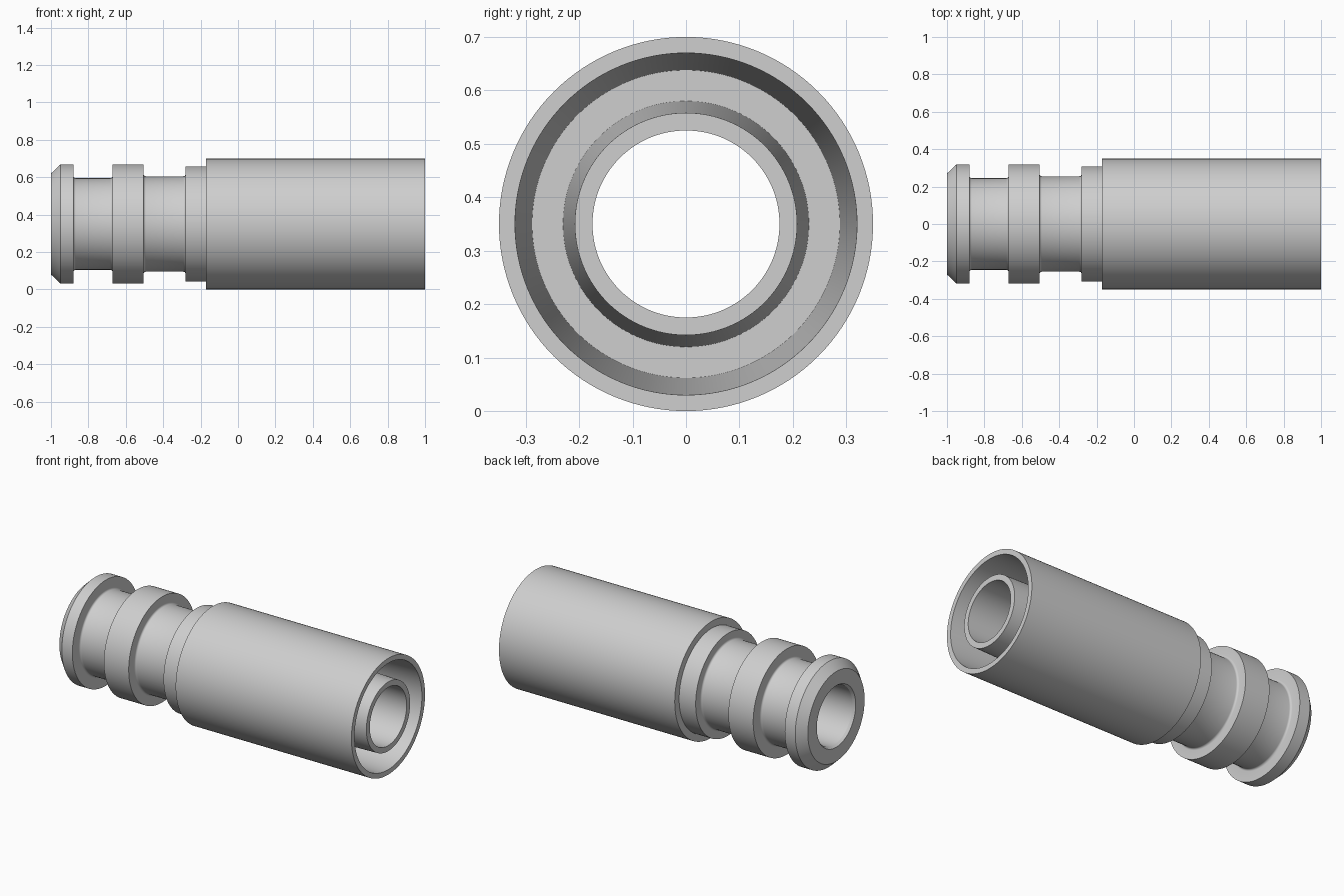
import bpy, bmesh, math

if "Cube" in bpy.data.objects:
    bpy.data.objects.remove(bpy.data.objects["Cube"])

SEGMENTS = 128
AXIS_Z = 0.35

steel = bpy.data.materials.new("light grey steel")
steel.diffuse_color = (0.62, 0.62, 0.62, 1)
steel.use_nodes = True
steel.node_tree.nodes["Principled BSDF"].inputs["Base Color"].default_value = steel.diffuse_color


def lathe(name, profile):
    """Revolve (x, radius) points around the horizontal axis."""
    bm = bmesh.new()
    rings = []
    for x, r in profile:
        ring = []
        for k in range(SEGMENTS):
            a = 2 * math.pi * k / SEGMENTS
            ring.append(bm.verts.new((x, r * math.sin(a), AXIS_Z + r * math.cos(a))))
        rings.append(ring)
    for p, q in zip(rings, rings[1:]):
        for k in range(SEGMENTS):
            n = (k + 1) % SEGMENTS
            bm.faces.new((p[k], q[k], q[n], p[n]))
    mesh = bpy.data.meshes.new(name)
    bm.to_mesh(mesh)
    bm.free()
    mesh.materials.append(steel)
    obj = bpy.data.objects.new(name, mesh)
    bpy.context.collection.objects.link(obj)
    bpy.ops.object.select_all(action='DESELECT')
    obj.select_set(True)
    bpy.context.view_layer.objects.active = obj
    bpy.ops.object.shade_smooth_by_angle(angle=math.radians(30))
    return obj


def groove(x0, x1, r, f=0.012, steps=4):
    """Groove floor with a small fillet at each wall."""
    angles = [math.pi / 2 * i / steps for i in range(steps + 1)]
    left = [(x0 + f - f * math.cos(a), r + f - f * math.sin(a)) for a in angles]
    right = [(x0 + x1 - x, y) for x, y in reversed(left)]
    return left + right


# Fitting body: bore mouth, chamfered end flange, two grooves, middle ring, collar
lathe("fitting_body",
      [(-0.985, 0.175), (-1.0, 0.185), (-1.0, 0.27), (-0.95, 0.318), (-0.88, 0.318)]
      + groove(-0.88, -0.67, 0.245)
      + [(-0.67, 0.318), (-0.505, 0.318)]
      + groove(-0.505, -0.28, 0.255)
      + [(-0.28, 0.308), (-0.17, 0.308)])

# Outer sleeve: shoulder, outside wall, rim, tapered inside wall, cavity floor
lathe("outer_sleeve",
      [(-0.17, 0.308), (-0.17, 0.35), (1.0, 0.35), (1.0, 0.32),
       (-0.05, 0.288), (-0.05, 0.23)])

# Inner tube: tapered outside, flush tip and through bore
lathe("inner_tube",
      [(-0.05, 0.23), (1.0, 0.208), (1.0, 0.175), (-0.985, 0.175)])
